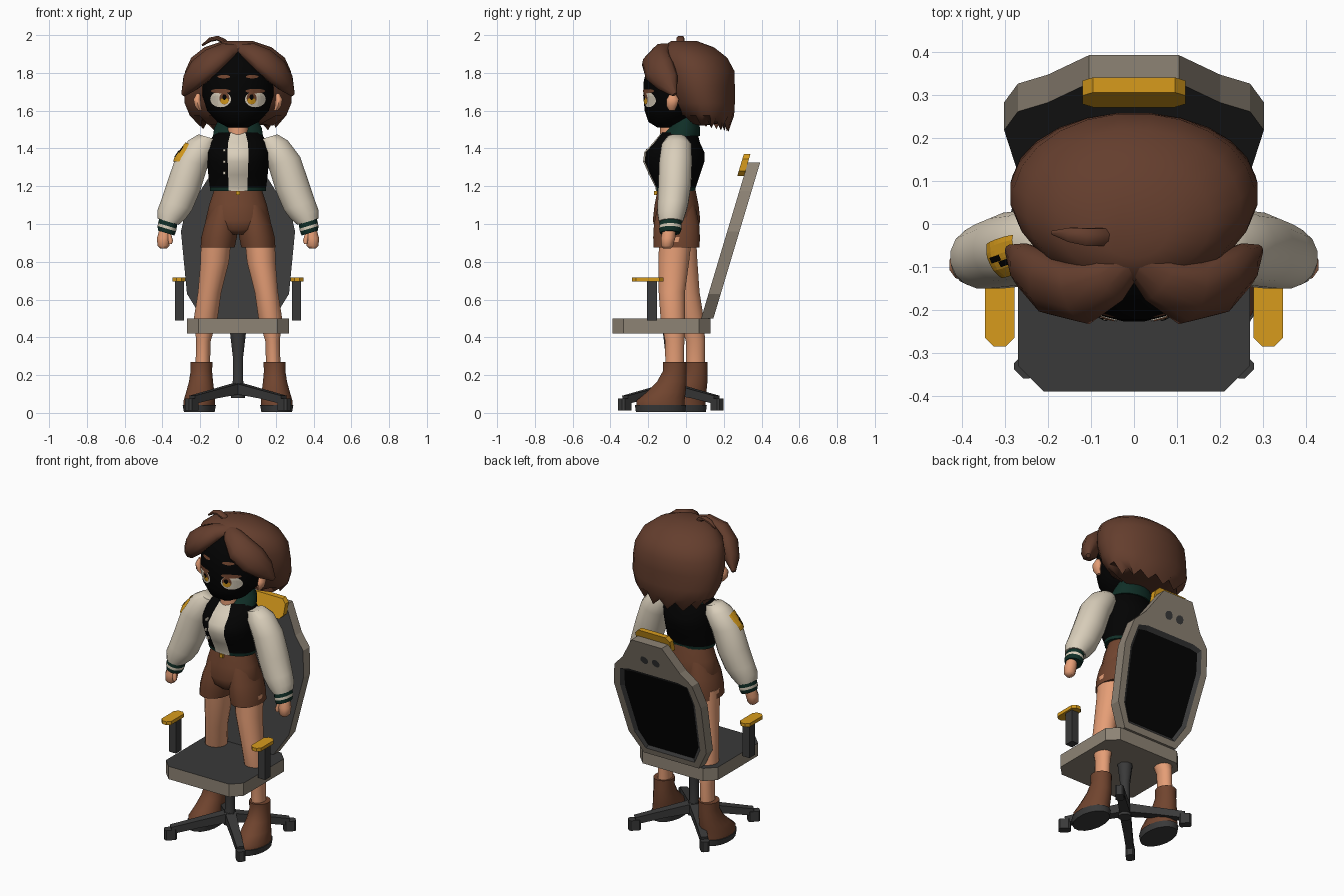
import bpy, bmesh, math
from math import sin, cos, pi
from mathutils import Vector, Matrix
from mathutils.bvhtree import BVHTree

if "Cube" in bpy.data.objects:
    bpy.data.objects.remove(bpy.data.objects["Cube"])

COLOURS = {"hair_brown": (100, 64, 49), "cloth_brown": (112, 70, 50), "skin": (228, 156, 117),
           "black": (10, 10, 10), "cream": (216, 205, 185), "dark_green": (23, 50, 43),
           "dark_grey": (60, 60, 60), "taupe": (140, 130, 116), "yellow": (214, 154, 34)}
MATS = {}
for key, rgb in COLOURS.items():
    m = bpy.data.materials.new(key)
    m.use_nodes = True
    col = [(c / 255) ** 2.2 for c in rgb] + [1]
    m.diffuse_color = col
    bsdf = m.node_tree.nodes["Principled BSDF"]
    bsdf.inputs["Base Color"].default_value = col
    bsdf.inputs["Roughness"].default_value = 0.9
    MATS[key] = m


def finish(name, bm, paint, smooth=False):
    """Turn a bmesh into an object; paint is a colour or a rule (centre, normal) -> colour."""
    bmesh.ops.recalc_face_normals(bm, faces=bm.faces)
    me = bpy.data.meshes.new(name)
    used = []
    for f in bm.faces:
        key = paint if isinstance(paint, str) else paint(f.calc_center_median(), f.normal)
        if key not in used:
            used.append(key)
            me.materials.append(MATS[key])
        f.material_index = used.index(key)
    bm.to_mesh(me)
    bm.free()
    ob = bpy.data.objects.new(name, me)
    bpy.context.collection.objects.link(ob)
    if smooth:
        bpy.ops.object.select_all(action="DESELECT")
        ob.select_set(True)
        bpy.context.view_layer.objects.active = ob
        bpy.ops.object.shade_smooth_by_angle(angle=math.radians(50))
    return ob


def skin_rings(bm, rings):
    rings = [[bm.verts.new(p) for p in r] for r in rings]
    n = len(rings[0])
    for a, b in zip(rings, rings[1:]):
        for i in range(n):
            bm.faces.new((a[i], a[(i + 1) % n], b[(i + 1) % n], b[i]))
    bm.faces.new(rings[0])
    bm.faces.new(rings[-1])


def loft(name, rings, paint, side=1, n=16, tilt=0, zig=0):
    """Stack of ellipses (x, y, z, rx, ry); side=-1 mirrors; zig jags the first ring, lower at the back."""
    bm = bmesh.new()
    out = []
    for k, (x, y, z, rx, ry) in enumerate(rings):
        ring = []
        for i in range(n):
            a = 2 * pi * (i + .5) / n
            jag = zig * ((1 if i % 2 else -1) - sin(a)) if k == 0 else 0
            ring.append((side * (x + rx * cos(a)), y + ry * sin(a), z + tilt * rx * cos(a) + jag))
        out.append(ring)
    skin_rings(bm, out)
    return finish(name, bm, paint, True)


def sweep(name, path, paint, centre, n=10, smooth=True):
    """Flattened tube along (x, y, z, width, thickness), thickness facing away from centre."""
    bm = bmesh.new()
    pts = [Vector(p[:3]) for p in path]
    out = []
    for i, p in enumerate(pts):
        t = (pts[min(i + 1, len(pts) - 1)] - pts[max(i - 1, 0)]).normalized()
        side = t.cross(p - Vector(centre)).normalized()
        up = side.cross(t)
        w, h = path[i][3:]
        out.append([p + side * w * cos(2 * pi * (j + .5) / n) + up * h * sin(2 * pi * (j + .5) / n)
                    for j in range(n)])
    skin_rings(bm, out)
    return finish(name, bm, paint, smooth)


def prism(name, outline, low, high, paint):
    bm = bmesh.new()
    skin_rings(bm, [[(x, y, z) for x, y in outline] for z in (low, high)])
    return finish(name, bm, paint)


def chamfered(x0, x1, y0, y1, c):
    return [(x0 + c, y0), (x1 - c, y0), (x1, y0 + c), (x1, y1 - c),
            (x1 - c, y1), (x0 + c, y1), (x0, y1 - c), (x0, y0 + c)]


def box(name, pos, size, paint):
    bm = bmesh.new()
    bmesh.ops.create_cube(bm, size=1)
    bm.transform(Matrix.Translation(pos) @ Matrix.Diagonal((*size, 1)))
    return finish(name, bm, paint)


def surface_plate(name, target, centre, look, ru, rv, lift, paint, round_off=1):
    """Thin painted patch draped on a part, seen along the look direction."""
    tree = BVHTree.FromPolygons([v.co for v in target.data.vertices],
                                [p.vertices[:] for p in target.data.polygons])
    look = Vector(look).normalized()
    turn = look.to_track_quat("-Z", "Y")
    bm = bmesh.new()
    bmesh.ops.create_grid(bm, x_segments=8, y_segments=8, size=1)
    for v in bm.verts:
        a, b = v.co.x, v.co.y
        flat = Vector((ru * a * math.sqrt(1 - round_off * b * b / 2),
                       rv * b * math.sqrt(1 - round_off * a * a / 2), 0))
        hit = tree.ray_cast(Vector(centre) + turn @ flat - look, look)[0]
        v.co = hit - look * lift
    finish(name, bm, paint)


# Chair seat, column, crossed base and armrests
prism("seat", chamfered(-.27, .27, -.39, .13, .06), .42, .5,
      lambda c, n: "dark_grey" if n.z > .5 else "taupe")
loft("column", [(0, -.08, .08, .04, .04), (0, -.08, .17, .03, .03), (0, -.08, .3, .03, .03),
                (0, -.08, .42, .045, .045)], "dark_grey", n=8)
for i in range(4):
    a = pi / 4 + i * pi / 2
    at = lambda r, z: (r * cos(a), r * sin(a) - .08, z)
    sweep(f"base_arm_{i}", [(*at(0, .13), .045, .04), (*at(.18, .1), .035, .032),
                            (*at(.34, .07), .03, .03)], "dark_grey", (0, -.08, -3), 4, False)
    prism(f"caster_{i}", [(at(.345 + u, 0)[0] - v * sin(a), at(.345 + u, 0)[1] + v * cos(a))
                          for u, v in chamfered(-.035, .035, -.025, .025, .01)], .012, .075, "dark_grey")
for s, label in ((1, "left"), (-1, "right")):
    box(f"{label}_armrest_post", (s * .31, -.18, .595), (.048, .055, .21), "dark_grey")
    prism(f"{label}_armrest_pad", chamfered(s * .3125 - .034, s * .3125 + .034, -.285, -.12, .02),
          .695, .716, "yellow")

# Leaning backrest with a recessed rear panel
half = [(.19, .5), (.27, .63), (.302, .96), (.27, 1.105), (.2, 1.175), (.105, 1.325)]
lean = lambda z: (z - .5) * .3
bm = bmesh.new()
skin_rings(bm, [[(x, y, z) for x, z in half + [(-x, z) for x, z in half[::-1]]] for y in (.08, .145)])
bmesh.ops.recalc_face_normals(bm, faces=bm.faces)
rear = max(bm.faces, key=lambda f: f.calc_center_median().y)
bmesh.ops.inset_region(bm, faces=[rear], thickness=.042)
for v in rear.verts:
    if v.co.z > 1.1:
        v.co.z = 1.1
bmesh.ops.inset_region(bm, faces=[rear], thickness=.022)
for v in rear.verts:
    v.co.y -= .015
for v in bm.verts:
    v.co.y += lean(v.co.z)


def back_paint(c, n):
    if n.y < -.7:
        return "dark_grey"
    y = c.y - lean(c.z)
    if n.y > .3 and y < .132:
        return "black"
    return "dark_grey" if .132 < y < .142 else "taupe"


finish("backrest", bm, back_paint)
for s in (-1, 1):
    bm = bmesh.new()
    bmesh.ops.create_circle(bm, cap_ends=True, segments=10, radius=.027)
    bm.transform(Matrix.Translation((s * .04, .148 + lean(1.2), 1.2)) @ Matrix.Rotation(pi / 2 - .29, 4, "X"))
    finish("back_hole", bm, "dark_grey")
bm = bmesh.new()
skin_rings(bm, [[(x, y + lean(z), z) for x, z in chamfered(-.12, .12, 1.255, 1.37, .025)] for y in (.045, .08)])
finish("head_pillow", bm, "yellow")

# Legs and boots, in a staggered stance
for s, label, f in ((1, "left", 0), (-1, "right", .11)):
    loft(f"{label}_leg", [(.187, -.06 + f, .24, .039, .05), (.183, -.06 + f, .38, .039, .052),
                          (.171, -.07 + f * .9, .5, .064, .066), (.15, -.075 + f * .7, .64, .063, .071),
                          (.123, -.065 + f * .4, .8, .077, .083), (.115, -.055 + f * .2, .93, .082, .088)],
         "skin", s)
    loft(f"{label}_boot", [(.205, -.135 + f, .03, .085, .13), (.205, -.135 + f, .065, .085, .13),
                           (.2, -.105 + f, .11, .076, .105), (.196, -.075 + f, .165, .065, .08),
                           (.194, -.06 + f, .22, .058, .064), (.194, -.06 + f, .27, .06, .064)],
         "cloth_brown", s)
    loft(f"{label}_sole", [(.205, -.135 + f, .005, .083, .133), (.205, -.135 + f, .042, .09, .138)],
         "dark_grey", s)
    loft(f"{label}_shorts_leg", [(.108, -.05, .875, .092, .124), (.1, -.05, .93, .096, .126),
                                 (.09, -.05, 1.0, .088, .122), (.07, -.05, 1.1, .07, .1)], "cloth_brown", s)

# Sleeves, cuffs and hands
    sleeve = loft(f"{label}_sleeve", [(.16, -.05, 1.46, .05, .05), (.19, -.05, 1.42, .075, .08),
                                      (.245, -.055, 1.33, .086, .088), (.287, -.06, 1.2, .088, .088),
                                      (.325, -.07, 1.1, .084, .082), (.352, -.077, 1.05, .076, .074),
                                      (.37, -.08, 1.012, .056, .064)], "cream", s, tilt=.3)
    loft(f"{label}_cuff", [(.38, -.085, .952, .044, .054), (.377, -.083, .975, .05, .06),
                           (.374, -.082, .99, .05, .06), (.368, -.08, 1.025, .048, .058)],
         lambda c, n: "cream" if abs(c.z - .9825 - .3 * (abs(c.x) - .3755)) < .006 else "dark_green",
         s, tilt=.3)
    loft(f"{label}_hand", [(.395, -.1, .87, .018, .02), (.395, -.1, .885, .033, .032),
                           (.393, -.095, .925, .038, .038), (.388, -.088, .97, .03, .035)], "skin", s, 10)
    loft(f"{label}_thumb", [(.358, -.12, .895, .009, .01), (.357, -.118, .912, .014, .014),
                            (.368, -.105, .95, .015, .016)], "skin", s, 8)
    loft(f"{label}_ear", [(.2, -.075, 1.6, .01, .015), (.212, -.075, 1.625, .018, .028),
                          (.217, -.07, 1.66, .02, .033), (.21, -.07, 1.69, .01, .015)], "skin", s, 10)

# Badge with a dark zigzag, on the right sleeve (the last one made)
look = (.85, .3, -.4)
surface_plate("sleeve_badge", sleeve, (-.295, -.075, 1.375), look, .046, .058, .006, "yellow", .3)
for dz, dy in ((.016, -.008), (-.016, .008)):
    surface_plate("badge_bolt", sleeve, (-.295, -.08 + dy, 1.375 + dz), look, .007, .02, .009, "black", 0)

# Shorts and open jacket over a pale shirt
loft("shorts", [(0, -.05, .945, .06, .09), (0, -.05, .97, .155, .115), (0, -.05, 1.02, .174, .127),
                (0, -.05, 1.1, .155, .118), (0, -.05, 1.19, .125, .1)], "cloth_brown", n=20)
box("button", (0, -.16, 1.165), (.022, .02, .022), "yellow")


def jacket_paint(c, n):
    if abs(c.x) < .056 and c.y < -.06:
        return "cream"
    return "dark_green" if c.z < 1.19 else "black"


loft("jacket", [(0, -.055, 1.175, .148, .105), (0, -.055, 1.193, .15, .107), (0, -.06, 1.26, .158, .135),
                (0, -.065, 1.33, .165, .163), (0, -.062, 1.38, .168, .16), (0, -.05, 1.43, .16, .125),
                (0, -.035, 1.485, .118, .095)], jacket_paint, n=28)
for z, y in ((1.27, -.19), (1.33, -.212), (1.39, -.203)):
    box("jacket_snap", (-.072, y, z), (.014, .02, .014), "cream")
loft("collar", [(0, -.03, 1.465, .135, .105), (0, -.01, 1.51, .128, .085), (0, 0, 1.56, .1, .065)], "dark_green")
loft("neck", [(0, -.085, 1.44, .055, .055), (0, -.085, 1.56, .052, .052)], "skin")

# Head, with face details laid on its surface
head = loft("head", [(0, -.09, 1.51, .05, .06), (0, -.09, 1.54, .11, .11), (0, -.07, 1.6, .165, .15),
                     (0, -.05, 1.68, .19, .178), (0, -.04, 1.76, .19, .185), (0, -.03, 1.85, .18, .17),
                     (0, -.02, 1.93, .12, .1)], "black", n=24)
for s in (-1, 1):
    for part, x, z, rx, rz, lift, paint in (
            ("eye_white", .092, 1.66, .055, .042, .003, "cream"),
            ("iris", .072, 1.665, .026, .032, .005, "cloth_brown"),
            ("iris_glow", .072, 1.652, .022, .017, .007, "yellow"),
            ("pupil", .072, 1.672, .011, .015, .009, "black"),
            ("eyelid", .092, 1.704, .052, .012, .006, "cloth_brown"),
            ("eyebrow", .075, 1.78, .034, .009, .004, "cloth_brown")):
        surface_plate(part, head, (s * x, 0, z), (0, 1, 0), rx, rz, lift, paint)

# Hair: rounded bob with a jagged hem, two swept locks and a loose curl
loft("hair_bob", [(0, .12, 1.535, .2, .105), (0, .108, 1.575, .258, .148), (0, .09, 1.64, .285, .17),
                  (0, .07, 1.73, .29, .19), (0, .058, 1.81, .282, .2), (0, .035, 1.88, .25, .185),
                  (0, .01, 1.935, .18, .14), (0, -.01, 1.968, .08, .07)], "hair_brown", n=24, zig=.024)
for s, label in ((1, "left"), (-1, "right")):
    sweep(f"{label}_lock", [(s * -.01, -.07, 1.93, .03, .025), (s * .06, -.13, 1.915, .06, .042),
                            (s * .13, -.16, 1.87, .085, .055), (s * .2, -.138, 1.81, .088, .058),
                            (s * .25, -.098, 1.75, .065, .045), (s * .29, -.06, 1.685, .014, .012)],
          "hair_brown", (0, .03, 1.68))
sweep("loose_curl", [(-.05, -.03, 1.94, .02, .014), (-.075, -.03, 1.968, .022, .014),
                     (-.11, -.03, 1.984, .022, .013), (-.15, -.025, 1.975, .018, .012),
                     (-.19, -.02, 1.945, .005, .005)], "hair_brown", (-.12, 0, 1.7), 8)
